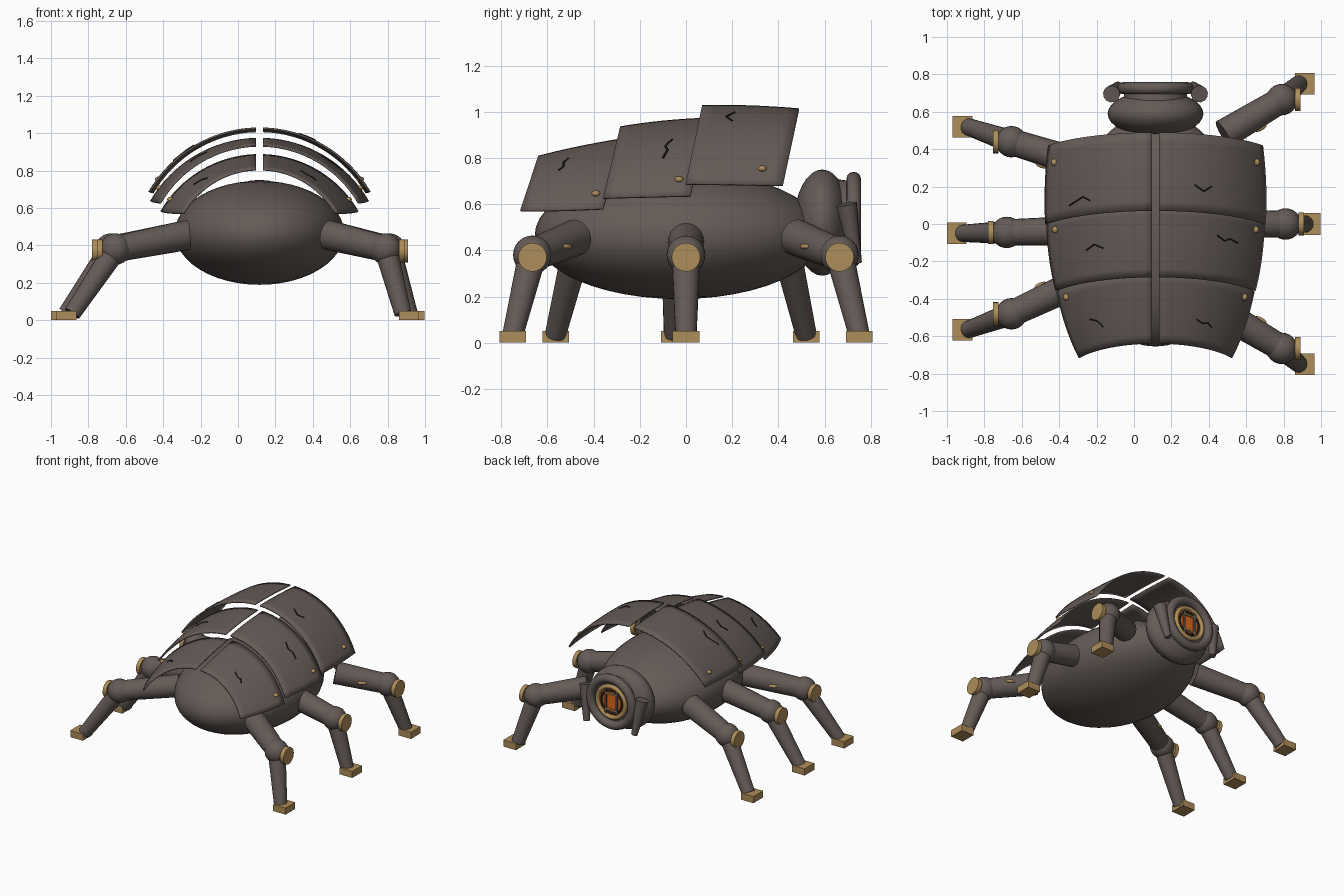
import bpy, bmesh, math
from mathutils import Vector

if "Cube" in bpy.data.objects:
    bpy.data.objects.remove(bpy.data.objects["Cube"], do_unlink=True)

CX = 0.115          # centre line of the body


def material(name, rgb):
    m = bpy.data.materials.new(name)
    m.use_nodes = True
    m.diffuse_color = (*rgb, 1)
    m.node_tree.nodes["Principled BSDF"].inputs["Base Color"].default_value = (*rgb, 1)
    return m


SHELL = material("brown grey metal", (0.13, 0.105, 0.095))
BRASS = material("brass", (0.42, 0.27, 0.1))
DARK = material("dark crack", (0.015, 0.013, 0.012))
GLOW = material("orange eye", (0.75, 0.14, 0.01))


def finish(name, mat, angle=40):
    ob = bpy.context.object
    ob.name = name
    ob.data.materials.append(mat)
    bpy.ops.object.shade_smooth_by_angle(angle=math.radians(angle))
    return ob


def ball(name, loc, size, mat, seg=32):
    bpy.ops.mesh.primitive_uv_sphere_add(segments=seg, ring_count=seg // 2, location=loc)
    bpy.context.object.scale = size
    return finish(name, mat)


def rod(name, a, b, r1, r2, mat, seg=20):
    a, b = Vector(a), Vector(b)
    d = b - a
    bpy.ops.mesh.primitive_cone_add(vertices=seg, radius1=r1, radius2=r2,
                                    depth=d.length, location=(a + b) / 2)
    bpy.context.object.rotation_euler = d.to_track_quat("Z", "Y").to_euler()
    return finish(name, mat)


def box(name, loc, size, mat):
    bpy.ops.mesh.primitive_cube_add(size=1, location=loc)
    bpy.context.object.scale = size
    return finish(name, mat)


def ring(name, loc, major, minor, mat):
    bpy.ops.mesh.primitive_torus_add(location=loc, rotation=(math.pi / 2, 0, 0),
                                     major_radius=major, minor_radius=minor,
                                     major_segments=40, minor_segments=12)
    return finish(name, mat)


# Body
ball("body", (CX, -0.03, 0.467), (0.452, 0.625, 0.278), SHELL, 48)

# Wing shell plates: y, half width and crest height at rear, middle and front; sweep
PLATES = {
    "rear": ([(-0.64, 0.41, 0.81), (-0.46, 0.48, 0.852), (-0.26, 0.53, 0.888)], 0.33),
    "middle": ([(-0.285, 0.535, 0.937), (-0.1, 0.57, 0.962), (0.1, 0.585, 0.975)], 0.24),
    "front": ([(0.07, 0.59, 1.03), (0.28, 0.592, 1.028), (0.49, 0.575, 1.015)], 0.21),
}
ARC = math.radians(60)


def row(plate, v):
    # quadratic through the three stations, v from 0 (rear) to 1 (front)
    s = PLATES[plate][0]
    w = ((1 - v) * (1 - 2 * v), 4 * v * (1 - v), v * (2 * v - 1))
    return [sum(w[i] * s[i][k] for i in range(3)) for k in range(3)]


def shell_point(plate, v, x):
    y, half, top = row(plate, v)
    r = half / math.sin(ARC)
    drop = r - math.sqrt(max(r * r - x * x, 0))
    return Vector((CX + x, y - PLATES[plate][1] * drop, top - drop))


def on_shell(plate, x, y):
    lo, hi = 0.0, 1.0
    for _ in range(20):
        v = (lo + hi) / 2
        if shell_point(plate, v, x).y < y:
            lo = v
        else:
            hi = v
    return shell_point(plate, v, x)


def wing_plate(plate, side):
    rows, cols = 8, 16
    bm = bmesh.new()
    grid = []
    for i in range(rows + 1):
        v = i / rows
        half = row(plate, v)[1]
        r = half / math.sin(ARC)
        start = math.asin(0.02 / r)
        grid.append([bm.verts.new(shell_point(
            plate, v, side * r * math.sin(start + (ARC - start) * j / cols)))
            for j in range(cols + 1)])
    for i in range(rows):
        for j in range(cols):
            f = [grid[i][j], grid[i][j + 1], grid[i + 1][j + 1], grid[i + 1][j]]
            bm.faces.new(f if side > 0 else f[::-1])
    bm.normal_update()
    if sum(f.normal.z for f in bm.faces) < 0:
        bmesh.ops.reverse_faces(bm, faces=bm.faces)
    me = bpy.data.meshes.new("wing_plate")
    bm.to_mesh(me)
    bm.free()
    ob = bpy.data.objects.new("wing_plate", me)
    bpy.context.collection.objects.link(ob)
    bpy.ops.object.select_all(action="DESELECT")
    ob.select_set(True)
    bpy.context.view_layer.objects.active = ob
    mod = ob.modifiers.new("thickness", "SOLIDIFY")
    mod.thickness = 0.01
    finish(f"{plate}_wing_plate_{'left' if side > 0 else 'right'}", SHELL)


RIVETS = {"front": (0.54, 0.33), "middle": (0.535, -0.03), "rear": (0.475, -0.39)}
for plate, (rx, ry) in RIVETS.items():
    for side in (1, -1):
        wing_plate(plate, side)
        ball("rivet", on_shell(plate, side * rx, ry), (0.019, 0.019, 0.014), BRASS, 12)

# Cracks in the plates
CRACKS = [
    ("front", [(0.21, 0.21), (0.26, 0.175), (0.3, 0.2)]),
    ("front", [(-0.46, 0.1), (-0.39, 0.145), (-0.35, 0.125)]),
    ("middle", [(0.33, -0.06), (0.37, -0.09), (0.4, -0.08), (0.44, -0.1)]),
    ("middle", [(-0.37, -0.14), (-0.33, -0.11), (-0.28, -0.13)]),
    ("rear", [(0.22, -0.51), (0.25, -0.53), (0.28, -0.53), (0.3, -0.55)]),
    ("rear", [(-0.35, -0.51), (-0.31, -0.52), (-0.28, -0.55)]),
]
for plate, path in CRACKS:
    pts = [on_shell(plate, x, y) for x, y in path]
    for a, b in zip(pts, pts[1:]):
        rod("crack", a, b, 0.005, 0.005, DARK, 6)

# Head with a rimmed eye
EZ = 0.535
ball("head", (CX, 0.59, 0.52), (0.256, 0.122, 0.23), SHELL)
rod("face", (CX, 0.6, EZ), (CX, 0.715, EZ), 0.18, 0.165, SHELL, 40)
ring("face_rim", (CX, 0.726, EZ), 0.173, 0.032, SHELL)
rod("eye", (CX, 0.7, EZ), (CX, 0.725, EZ), 0.105, 0.105, GLOW, 32)
ring("eye_rim", (CX, 0.728, EZ), 0.115, 0.016, BRASS)
ring("eye_inner_rim", (CX, 0.727, EZ), 0.085, 0.007, DARK)
for s in (-1, 1):
    box("eye_bar", (CX + s * 0.045, 0.73, EZ), (0.014, 0.012, 0.19), SHELL)
    box("eye_cross_bar", (CX, 0.73, EZ + s * 0.06), (0.1, 0.012, 0.012), BRASS)
    # Mandibles beside the face
    top, tip = (CX + s * 0.235, 0.695, 0.6), (CX + s * 0.2, 0.74, 0.345)
    rod("mandible", top, tip, 0.046, 0.022, SHELL, 12)

# Legs: hip, knee and foot in plan
LEGS = {
    "front_left": ((0.48, 0.48), (0.79, 0.665), (0.912, 0.75)),
    "middle_left": ((0.48, 0.0), (0.81, 0.0), (0.945, 0.0)),
    "rear_left": ((0.48, -0.48), (0.79, -0.665), (0.912, -0.75)),
    "front_right": ((-0.27, 0.32), (-0.655, 0.44), (-0.917, 0.52)),
    "middle_right": ((-0.27, -0.035), (-0.68, -0.045), (-0.947, -0.05)),
    "rear_right": ((-0.27, -0.3), (-0.655, -0.48), (-0.917, -0.565)),
}
for name, (h, k, f) in LEGS.items():
    s = 1 if k[0] > 0 else -1
    hip, knee = Vector((*h, 0.455)), Vector((*k, 0.38))
    ankle = Vector((f[0] - s * 0.03, f[1], 0.035))
    rod(name + "_thigh", hip, knee, 0.08, 0.07, SHELL)
    ball(name + "_knee", knee, (0.084,) * 3, SHELL, 24)
    rod(name + "_shin", knee, ankle, 0.062, 0.046, SHELL)
    disc = knee + Vector((s * 0.07, 0, -0.01))
    rod(name + "_knee_cap", disc, disc + Vector((s * 0.03, 0, 0)), 0.062, 0.062, BRASS, 24)
    box(name + "_foot", (*f, 0.025), (0.105, 0.115, 0.05), BRASS)
    if not name.startswith("middle"):
        # Brass stud on the thigh, on the side towards the middle leg
        d = (knee - hip).normalized()
        out = Vector((d.y, -d.x, 0)).normalized()
        if out.y * k[1] > 0:
            out = -out
        ob = ball(name + "_stud", hip.lerp(knee, 0.52) + out * 0.073,
                  (0.035, 0.014, 0.012), BRASS, 12)
        ob.rotation_euler = (0, 0, math.atan2(d.y, d.x))
